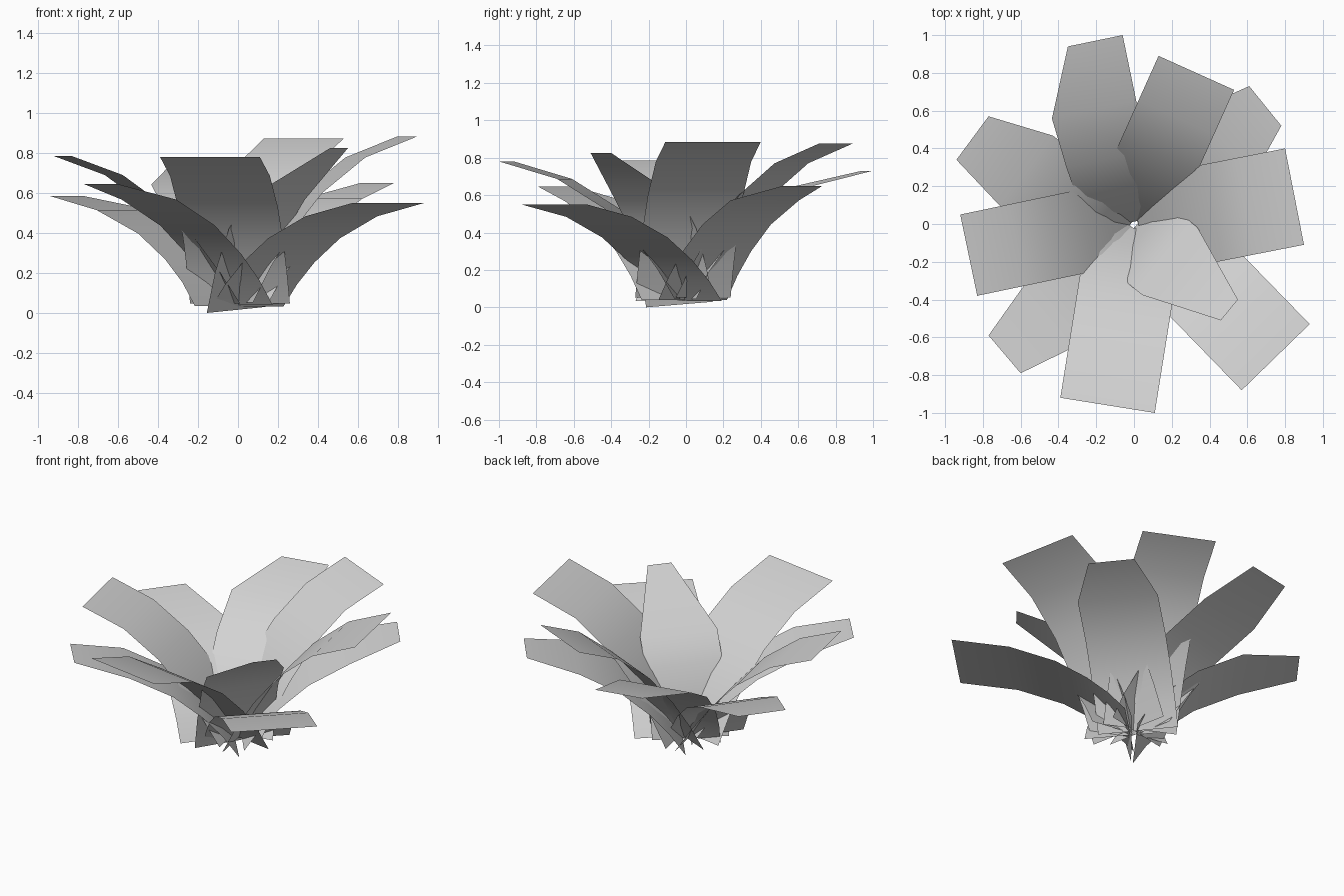
import bpy
from mathutils import Vector

cube = bpy.data.objects.get("Cube")
if cube:
    bpy.data.objects.remove(cube, do_unlink=True)

grey = bpy.data.materials.new("light_grey")
grey.use_nodes = True
shade = (0.65, 0.65, 0.65, 1)
grey.diffuse_color = shade
grey.node_tree.nodes["Principled BSDF"].inputs["Base Color"].default_value = shade

# Arch of a leaf from tip to base: share of tip reach, share of tip height
ARCH = [(1, 1), (.7, .88), (.45, .68), (.27, .46), (.14, .26), (.03, .06)]
STEEP = [(1, 1), (.4, .69), (.23, .51), (.1, .25), (.02, .02)]


def add_leaf(name, left_tip, right_tip, height, arch=ARCH, widen=(0, 0), base=None, lift=0):
    """Sheet bent along its arch. Widen and base move the left and right edges
    out at the shoulder and at the foot; lift pulls the bends inwards."""
    left, right = Vector(left_tip), Vector(right_tip)
    side = (left - right).normalized()
    axis = Vector((side.y, -side.x))
    reach = (left + right).dot(axis) / 2
    shoulder = Vector(widen)
    foot = Vector(base or widen)
    verts, faces = [], []
    for i, (r, h) in enumerate(arch):
        grow = shoulder.lerp(foot, (i - 1) / (len(arch) - 2)) if i else Vector((0, 0))
        for edge, extra in ((left, grow.x), (right, -grow.y)):
            p = axis * reach * r ** (1 + lift) + side * (edge.dot(side) + extra)
            verts.append((p.x, p.y, height * h))
        if i:
            k = 2 * i
            faces.append((k - 2, k, k + 1, k - 1))
    mesh = bpy.data.meshes.new(name)
    mesh.from_pydata(verts, [], faces)
    mesh.materials.append(grey)
    mesh.shade_smooth()
    leaf = bpy.data.objects.new(name, mesh)
    bpy.context.collection.objects.link(leaf)
    return leaf


# Broad leaves with square tips
add_leaf("broad_leaf_back", (.13, .89), (.53, .71), .875)
add_leaf("broad_leaf_left", (.8, .4), (.9, -.11), .885, lift=.04)
add_leaf("broad_leaf_front_left", (.93, -.53), (.57, -.88), .55, lift=.1)
add_leaf("broad_leaf_front", (.11, -1), (-.39, -.92), .78, lift=.1)
add_leaf("broad_leaf_right", (-.83, -.38), (-.92, .05), .785, lift=-.04)

# Leaves that narrow towards the tip
add_leaf("tapered_leaf_back", (-.35, .94), (-.06, 1), .73,
         widen=(.16, 0), base=(.07, .07), lift=.25)
add_leaf("tapered_leaf_back_left", (.61, .73), (.78, .52), .65,
         widen=(.08, .12), lift=.08)
add_leaf("tapered_leaf_front_right", (-.77, -.59), (-.6, -.79), .645,
         widen=(.08, .08), lift=.1)
add_leaf("tapered_leaf_back_right", (-.94, .34), (-.77, .57), .585,
         widen=(.06, .12), lift=.2)

# Steep inner leaf, its base edge tilted and resting on the ground
inner = add_leaf("inner_leaf", (.55, -.4), (.46, -.51), .825, STEEP, (.16, .16))
inner.data.vertices[-2].co.z = .03
inner.data.vertices[-1].co.z = 0
